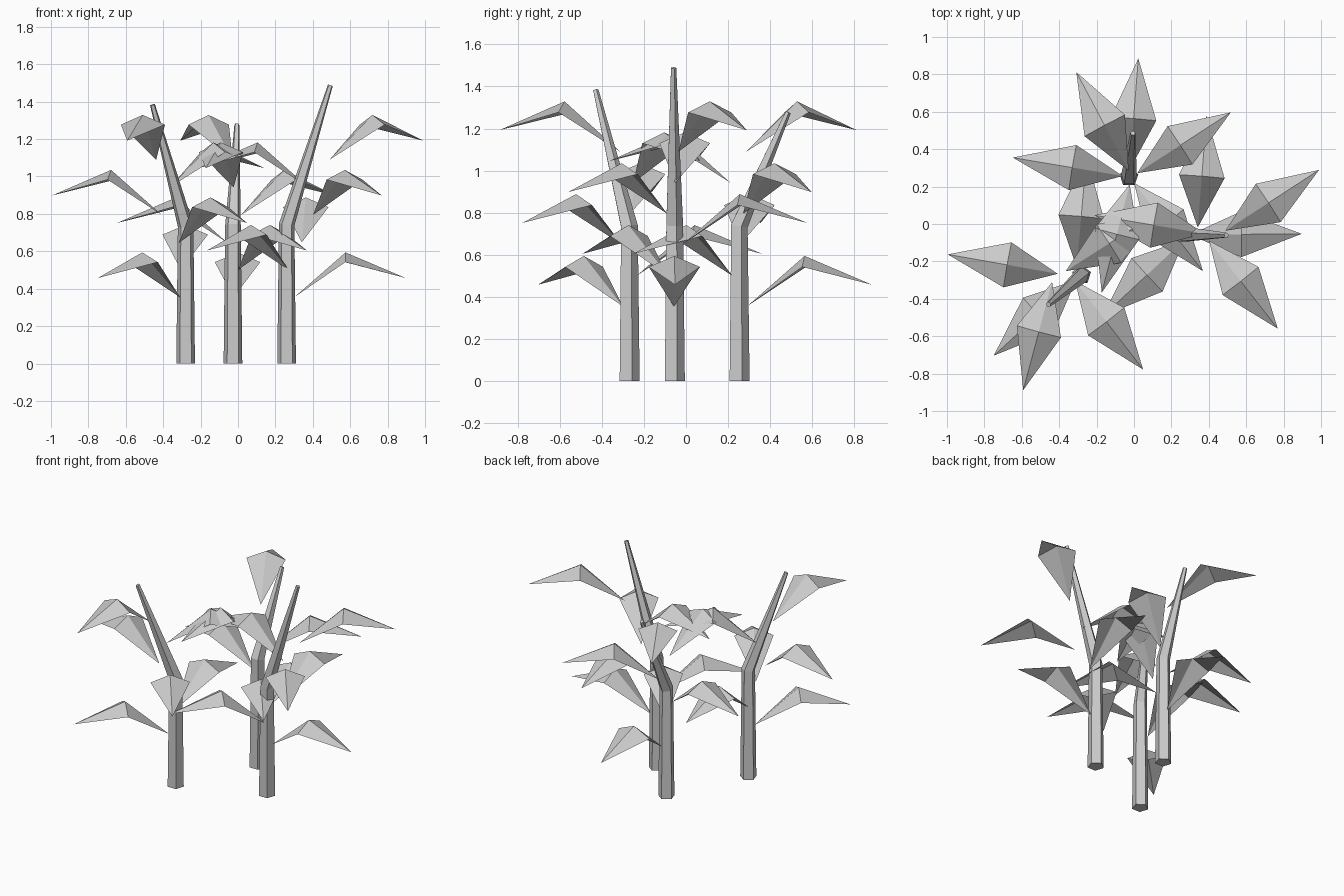
import bpy, bmesh
from math import sin, cos, radians
from mathutils import Vector

if "Cube" in bpy.data.objects:
    bpy.data.objects.remove(bpy.data.objects["Cube"])

UP = Vector((0, 0, 1))


def finish(bm, name):
    mesh = bpy.data.meshes.new(name)
    bm.to_mesh(mesh)
    bm.free()
    obj = bpy.data.objects.new(name, mesh)
    bpy.context.collection.objects.link(obj)
    return obj


# Five-sided stalk: straight lower half, then a leaning tapered upper half
def stalk(name, base, bend_z, tip):
    bottom = Vector((base[0], base[1], 0))
    bend = Vector((base[0], base[1], bend_z))
    top = Vector(tip)
    lean = (top - bend).normalized()
    rings = [(bottom, UP, 0.0525), (bend, (UP + lean).normalized(), 0.044), (top, lean, 0.014)]
    bm = bmesh.new()
    loops = []
    for centre, axis, r in rings:
        q = UP.rotation_difference(axis)
        loops.append([bm.verts.new(centre + q @ Vector((r * cos(radians(90 + 72 * k)),
                                                        r * sin(radians(90 + 72 * k)), 0)))
                      for k in range(5)])
    for a, b in zip(loops, loops[1:]):
        for k in range(5):
            n = (k + 1) % 5
            bm.faces.new((a[k], a[n], b[n], b[k]))
    bm.faces.new(loops[0][::-1])
    bm.faces.new(loops[-1])
    return finish(bm, name)


# Folded kite-shaped leaf: rises to a ridge, then droops to the tip
def leaf(name, centre, azimuth):
    out = Vector((cos(azimuth), sin(azimuth), 0))
    side = Vector((-out.y, out.x, 0))
    bm = bmesh.new()

    def point(d, w, h):
        return bm.verts.new(centre + out * d + side * w + UP * h)

    root = point(0.04, 0, 0)
    ridge = point(0.315, 0, 0.24)
    left = point(0.313, 0.122, 0.188)
    right = point(0.313, -0.122, 0.188)
    tip = point(0.637, 0, 0.103)
    for f in ((root, ridge, left), (root, right, ridge), (ridge, tip, left), (ridge, right, tip)):
        bm.faces.new(f)
    return finish(bm, name)


# Plants: name, base, bend height, stalk tip, first leaf direction
plants = [
    ("left", (-0.28, -0.273), 0.735, (-0.457, -0.43, 1.383), 222.5),
    ("back", (-0.027, 0.25), 0.738, (-0.006, 0.485, 1.278), 85.5),
    ("right", (0.26, -0.058), 0.742, (0.494, -0.06, 1.488), 0.5),
]
for name, base, bend_z, tip, start in plants:
    stalk(name + "_stalk", base, bend_z, tip)
    # Six leaves spiralling up the stalk
    for i in range(6):
        x = base[0] + (tip[0] - base[0]) * i / 6
        leaf(f"{name}_leaf_{i + 1}", Vector((x, base[1], 0.354 + 0.147 * i)),
             radians(start - 137.5 * i))
